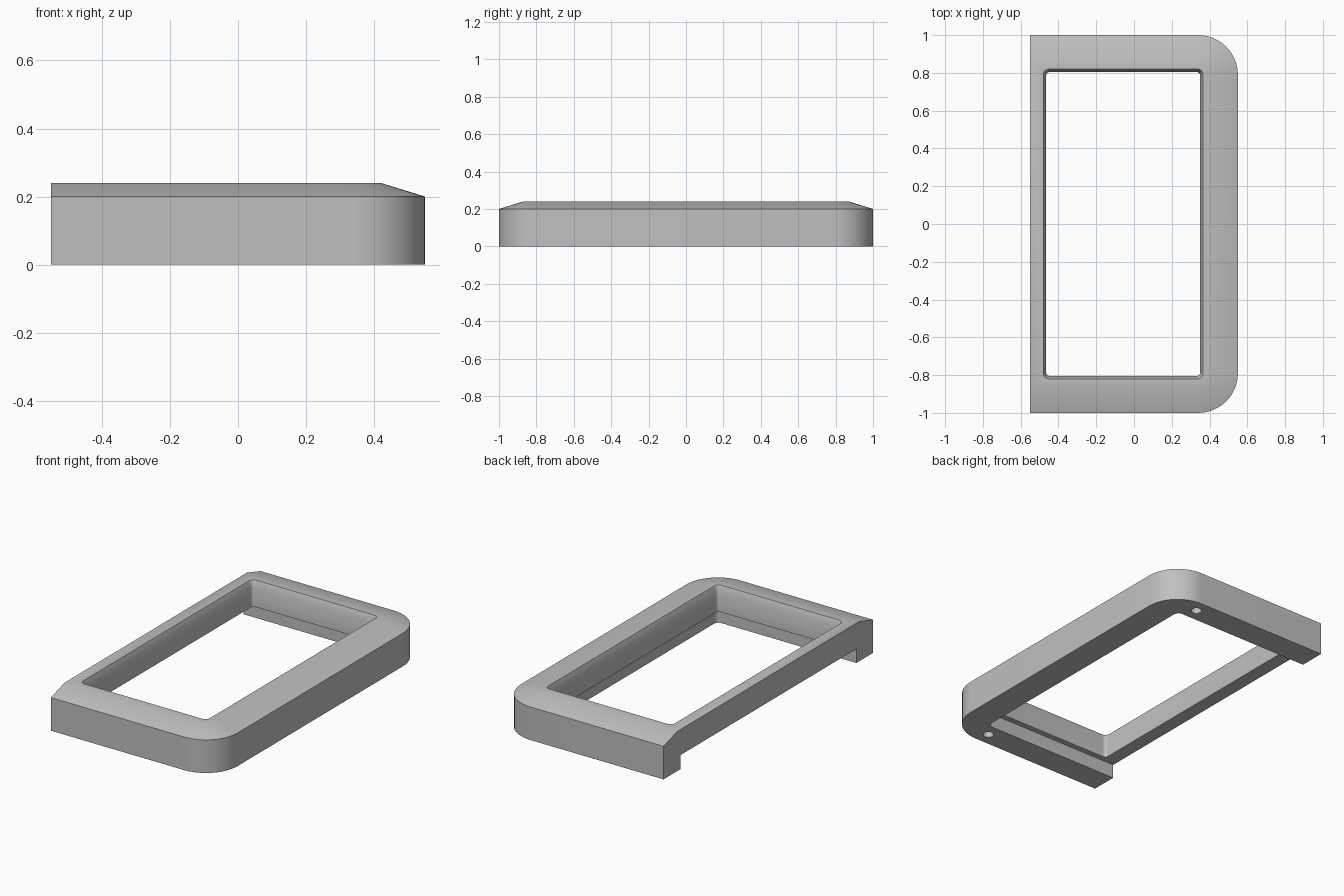
import bpy, bmesh, math

cube = bpy.data.objects.get("Cube")
if cube:
    bpy.data.objects.remove(cube, do_unlink=True)

STEPS = 12  # segments per rounded corner


def material(name, value):
    m = bpy.data.materials.new(name)
    m.use_nodes = True
    color = (value, value, value, 1)
    m.diffuse_color = color
    m.node_tree.nodes["Principled BSDF"].inputs["Base Color"].default_value = color
    return m


def outline(x0, x1, y, z, r_left, r_right):
    """Rounded rectangle, symmetric in y, counter-clockwise from above."""
    corners = [(x1, y, r_right, 0), (x0, y, r_left, 90),
               (x0, -y, r_left, 180), (x1, -y, r_right, 270)]
    points = []
    for cx, cy, r, start in corners:
        ox = cx - math.copysign(r, cx)
        oy = cy - math.copysign(r, cy)
        for i in range(STEPS + 1):
            a = math.radians(start + 90 * i / STEPS)
            points.append((ox + r * math.cos(a), oy + r * math.sin(a), z))
    return points


def loft(name, outlines, ring):
    """Skin stacked outlines; a ring closes on itself, otherwise it is capped."""
    bm = bmesh.new()
    loops = [[bm.verts.new(p) for p in o] for o in outlines]
    pairs = list(zip(loops, loops[1:]))
    if ring:
        pairs.append((loops[-1], loops[0]))
    else:
        bm.faces.new(loops[0])
        bm.faces.new(loops[-1])
    for a, b in pairs:
        n = len(a)
        for i in range(n):
            j = (i + 1) % n
            bm.faces.new((a[i], a[j], b[j], b[i]))
    bmesh.ops.remove_doubles(bm, verts=bm.verts, dist=1e-5)
    bmesh.ops.dissolve_degenerate(bm, edges=bm.edges, dist=1e-5)
    bmesh.ops.recalc_face_normals(bm, faces=bm.faces)
    mesh = bpy.data.meshes.new(name)
    bm.to_mesh(mesh)
    bm.free()
    obj = bpy.data.objects.new(name, mesh)
    bpy.context.collection.objects.link(obj)
    return obj


# Frame: outer wall, sloped shoulder, bevelled opening
frame = loft("bezel_frame", [
    outline(-0.55, 0.55, 1.0, 0, 0, 0.21),
    outline(-0.55, 0.55, 1.0, 0.2, 0, 0.21),
    outline(-0.55, 0.42, 0.87, 0.24, 0, 0.08),
    outline(-0.48, 0.365, 0.82, 0.24, 0.03, 0.03),
    outline(-0.465, 0.35, 0.805, 0.205, 0.02, 0.02),
    outline(-0.465, 0.35, 0.805, 0, 0.02, 0.02),
], ring=True)
frame.data.materials.append(material("light grey", 0.53))

# Underside pocket, open towards the straight side
cutters = [loft("pocket_cutter", [
    outline(-0.7, 0.38, 0.84, -0.1, 0, 0.03),
    outline(-0.7, 0.38, 0.84, 0.085, 0, 0.03),
], ring=False)]

# Screw holes in the underside
for side in (-1, 1):
    bpy.ops.mesh.primitive_cylinder_add(vertices=24, radius=0.03, depth=0.2,
                                        location=(0.31, side * 0.92, 0))
    hole = bpy.context.object
    hole.name = "screw_hole_cutter"
    cutters.append(hole)

bpy.ops.object.select_all(action='DESELECT')
frame.select_set(True)
bpy.context.view_layer.objects.active = frame
for cutter in cutters:
    cutter.hide_render = True
    mod = frame.modifiers.new("cut", 'BOOLEAN')
    mod.operation = 'DIFFERENCE'
    mod.solver = 'EXACT'
    mod.object = cutter
    bpy.ops.object.modifier_apply(modifier=mod.name)
    bpy.data.objects.remove(cutter, do_unlink=True)

bpy.ops.object.shade_smooth_by_angle(angle=math.radians(30))
